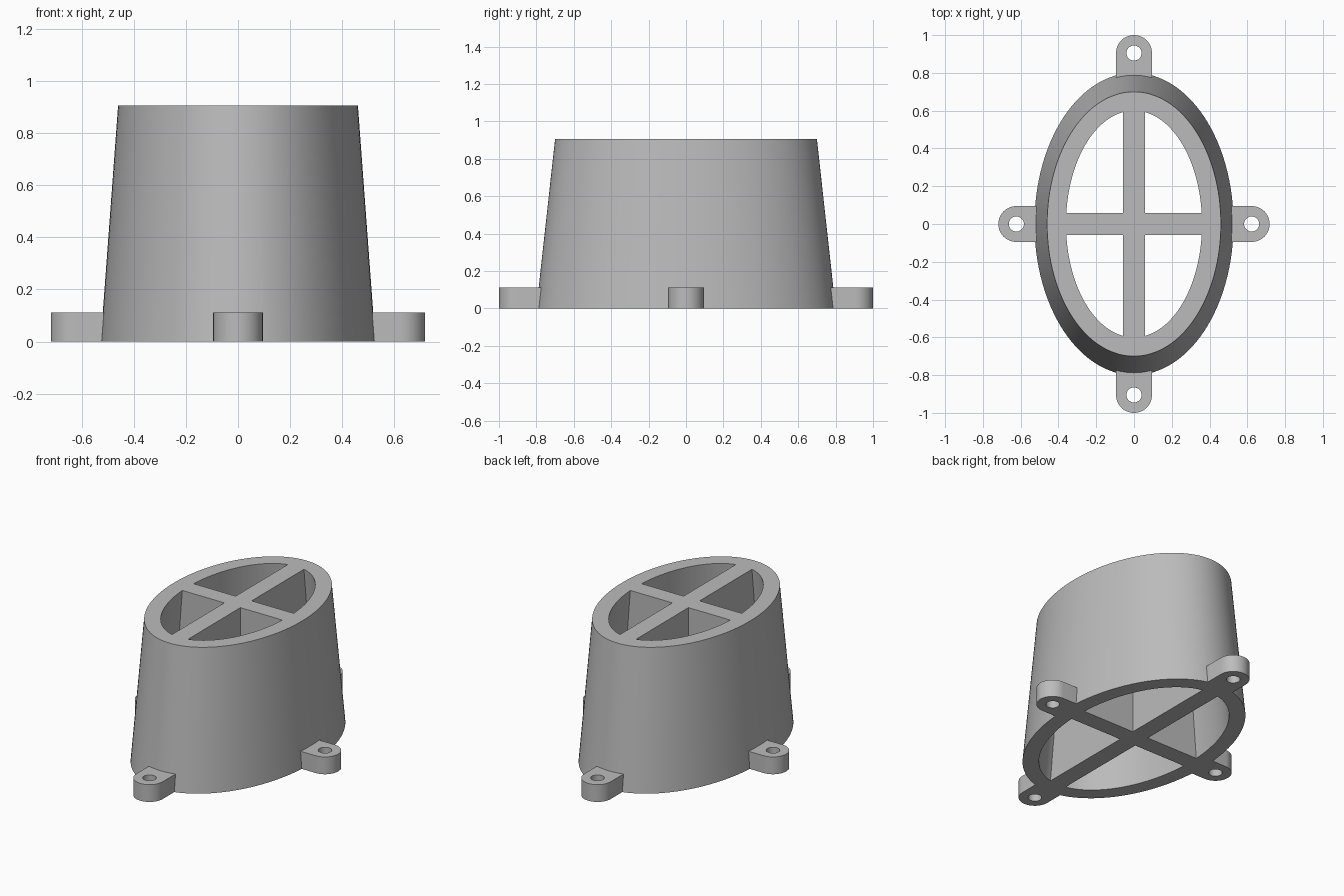
import bpy, bmesh, math

if "Cube" in bpy.data.objects:
    bpy.data.objects.remove(bpy.data.objects["Cube"])

HEIGHT = 0.905
RIB = 0.0575          # half width of the cross ribs
TAB_H, TAB_R, HOLE_R = 0.112, 0.095, 0.04

grey = bpy.data.materials.new("light grey plastic")
grey.diffuse_color = (0.5, 0.5, 0.5, 1)
grey.use_nodes = True
grey.node_tree.nodes["Principled BSDF"].inputs["Base Color"].default_value = grey.diffuse_color


def loft(name, low, high, z0, z1):
    """Closed solid between two matching outlines."""
    bm = bmesh.new()
    a = [bm.verts.new((x, y, z0)) for x, y in low]
    b = [bm.verts.new((x, y, z1)) for x, y in high]
    n = len(a)
    bm.faces.new(a[::-1])
    bm.faces.new(b)
    for i in range(n):
        j = (i + 1) % n
        bm.faces.new((a[i], a[j], b[j], b[i]))
    bmesh.ops.recalc_face_normals(bm, faces=bm.faces)
    mesh = bpy.data.meshes.new(name)
    bm.to_mesh(mesh)
    bm.free()
    obj = bpy.data.objects.new(name, mesh)
    bpy.context.collection.objects.link(obj)
    mesh.materials.append(grey)
    return obj


def ellipse(a, b, n, cx=0, cy=0):
    return [(cx + a * math.cos(2 * math.pi * i / n),
             cy + b * math.sin(2 * math.pi * i / n)) for i in range(n)]


def quadrant(z, sx, sy, n=32):
    """Opening between two ribs and the tapered inner wall at height z."""
    t = z / HEIGHT
    a, b = 0.43 - 0.07 * t, 0.70 - 0.10 * t
    t0, t1 = math.asin(RIB / b), math.acos(RIB / a)
    pts = [(RIB, RIB)]
    for i in range(n + 1):
        ang = t0 + (t1 - t0) * i / n
        pts.append((a * math.cos(ang), b * math.sin(ang)))
    return [(sx * x, sy * y) for x, y in pts]


def tab_outline(reach, ang, inner):
    """Straight tab with a rounded outer end, turned to face ang."""
    pts = [(inner, -TAB_R)]
    pts += [(reach + TAB_R * math.cos(math.pi * (i / 24 - 0.5)),
             TAB_R * math.sin(math.pi * (i / 24 - 0.5))) for i in range(25)]
    pts.append((inner, TAB_R))
    c, s = round(math.cos(ang)), round(math.sin(ang))
    return [(x * c - y * s, x * s + y * c) for x, y in pts]


def boolean(target, tool, operation):
    mod = target.modifiers.new(tool.name, 'BOOLEAN')
    mod.object, mod.operation, mod.solver = tool, operation, 'EXACT'
    bpy.context.view_layer.objects.active = target
    bpy.ops.object.modifier_apply(modifier=mod.name)
    bpy.data.objects.remove(tool)


# Tapered oval body
body = loft("vent_body", ellipse(0.527, 0.80, 128), ellipse(0.46, 0.70, 128), 0, HEIGHT)

# Four mounting tabs, joined to the body and drilled
for k in range(4):
    ang = k * math.pi / 2
    reach, inner = ((0.623, 0.46), (0.905, 0.73))[k % 2]
    tab = tab_outline(reach, ang, inner)
    boolean(body, loft("mounting_tab", tab, tab, 0, TAB_H), 'UNION')
    hole = ellipse(HOLE_R, HOLE_R, 32, reach * math.cos(ang), reach * math.sin(ang))
    boolean(body, loft("screw_hole", hole, hole, -0.1, TAB_H + 0.1), 'DIFFERENCE')

# Four through openings, leaving the wall and the cross ribs
for sx in (1, -1):
    for sy in (1, -1):
        opening = loft("opening", quadrant(-0.1, sx, sy),
                       quadrant(HEIGHT + 0.1, sx, sy), -0.1, HEIGHT + 0.1)
        boolean(body, opening, 'DIFFERENCE')

bpy.ops.object.select_all(action='DESELECT')
body.select_set(True)
bpy.context.view_layer.objects.active = body
bpy.ops.object.shade_smooth_by_angle(angle=math.radians(30))
